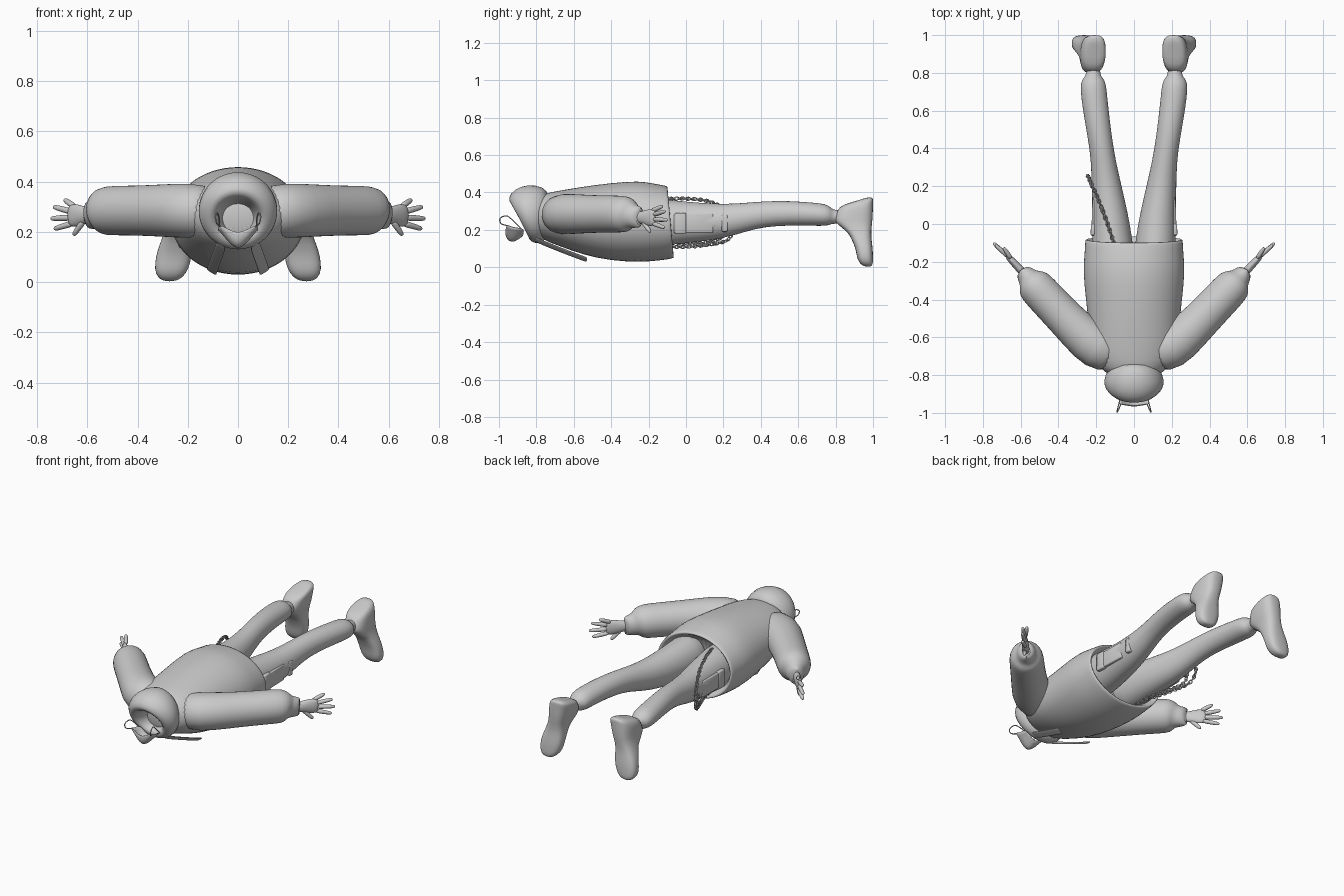
import bpy, bmesh, math
from mathutils import Vector as V

if "Cube" in bpy.data.objects:
    bpy.data.objects.remove(bpy.data.objects["Cube"])


def finish(name, bm, mirror=False, subsurf=1):
    bmesh.ops.recalc_face_normals(bm, faces=bm.faces)
    me = bpy.data.meshes.new(name)
    bm.to_mesh(me)
    bm.free()
    for p in me.polygons:
        p.use_smooth = True
    ob = bpy.data.objects.new(name, me)
    bpy.context.collection.objects.link(ob)
    if mirror:
        m = ob.modifiers.new("Mirror", "MIRROR")
        m.use_mirror_merge = False
    if subsurf:
        ob.modifiers.new("Subsurf", "SUBSURF").levels = subsurf
        ob.modifiers["Subsurf"].render_levels = subsurf
    return ob


def loft(name, rings, n=24, mirror=False, power=2.0):
    """Skin closed rings given as (centre, half axis u, half axis v)."""
    bm = bmesh.new()
    loops = []
    for c, u, v in rings:
        loop = []
        for i in range(n):
            a = 2 * math.pi * i / n
            s, t = (math.copysign(abs(k) ** (2 / power), k) for k in (math.cos(a), math.sin(a)))
            loop.append(bm.verts.new(c + u * s + v * t))
        loops.append(loop)
    for a, b in zip(loops, loops[1:]):
        for i in range(n):
            bm.faces.new((a[i], a[(i + 1) % n], b[(i + 1) % n], b[i]))
    bm.faces.new(loops[0])
    bm.faces.new(loops[-1])
    return finish(name, bm, mirror)


def tilted(top_y, top_z, bot_y, bot_z, w):
    """Ring centred on x=0 between an upper and a lower (y, z) point."""
    t, b = V((0, top_y, top_z)), V((0, bot_y, bot_z))
    return (t + b) / 2, V((w, 0, 0)), (t - b) / 2


def tube(name, pts, n=20, mirror=True):
    """Tube along points (x, y, z, horizontal radius, vertical radius)."""
    rings = []
    for i, p in enumerate(pts):
        a, b = pts[max(i - 1, 0)], pts[min(i + 1, len(pts) - 1)]
        t = (V(b[:3]) - V(a[:3])).normalized()
        u = t.cross(V((0, 0, 1))).normalized()
        rings.append((V(p[:3]), u * p[3], u.cross(t) * p[4]))
    return loft(name, rings, n, mirror)


# Hoodie body, open at the hem
loft("hoodie_body", [tilted(*r) for r in (
    (-.22, .37, -.22, .11, .19), (-.11, .41, -.075, .075, .235), (-.095, .43, -.062, .052, .255),
    (-.105, .437, -.07, .046, .26), (-.17, .448, -.14, .035, .262), (-.25, .464, -.25, .026, .272),
    (-.4, .452, -.4, .034, .255), (-.55, .432, -.55, .065, .24), (-.68, .41, -.68, .115, .23),
    (-.76, .395, -.78, .15, .18), (-.81, .37, -.82, .2, .11))], 32)

# Hood folded round the neck, rim turned inward
loft("hood", [tilted(*r) for r in (
    (-.73, .39, -.74, .15, .09), (-.76, .432, -.775, .13, .14), (-.85, .445, -.81, .128, .163),
    (-.92, .418, -.83, .14, .152), (-.953, .37, -.845, .16, .115), (-.94, .34, -.84, .18, .09),
    (-.86, .32, -.80, .20, .062), (-.76, .31, -.74, .21, .055))], 32)

# Sleeves with gathered cuffs
tube("sleeve", [(.08, -.7, .28, .1, .1), (.2, -.655, .285, .125, .112), (.3, -.565, .285, .106, .105),
                (.42, -.44, .285, .1, .1), (.5, -.355, .285, .1, .1), (.535, -.315, .283, .095, .097),
                (.55, -.295, .278, .07, .075), (.565, -.28, .272, .052, .062), (.595, -.245, .267, .046, .057),
                (.6, -.24, .267, .035, .045), (.58, -.262, .267, .025, .04)])

# Hands with spread fingers
tube("palm", [(.57, -.275, .267, .02, .03), (.605, -.238, .267, .022, .032), (.635, -.205, .266, .02, .046),
              (.665, -.175, .265, .017, .046), (.675, -.165, .265, .008, .035)], 14)
for i, (a, b) in enumerate((((.65, -.185, .3), (.69, -.125, .328)), ((.66, -.178, .28), (.735, -.11, .3)),
                            ((.66, -.178, .257), (.745, -.1, .253)), ((.655, -.18, .235), (.732, -.115, .212)),
                            ((.61, -.235, .25), (.655, -.19, .187)))):
    a, b = V(a), V(b)
    tube("thumb" if i == 4 else "finger_%d" % (i + 1),
         [(*a.lerp(b, f), r, r) for f, r in ((0, .014), (.5, .0125), (.85, .011), (.97, .008), (1, .003))], 10)

# Trouser legs, ankles
loft("trouser_leg", [(V((x, y, z)), V((rx, 0, 0)), V((0, 0, rz))) for y, x, z, rx, rz in (
    (-.25, .1, .24, .08, .1), (-.2, .11, .24, .115, .135), (-.08, .115, .24, .107, .12), (.05, .125, .24, .095, .107),
    (.2, .145, .245, .08, .092), (.32, .16, .268, .067, .077), (.42, .175, .285, .064, .069),
    (.55, .195, .29, .067, .066), (.68, .212, .284, .07, .062), (.745, .216, .28, .068, .06),
    (.775, .216, .275, .052, .046), (.785, .216, .27, .036, .036), (.87, .216, .268, .036, .036))], mirror=True)

# Shoes, stacked from heel to toe with the sole at the far end
loft("shoe", [(V((x, (y0 + y1) / 2, z)), V((w, 0, 0)), V((0, (y1 - y0) / 2, 0))) for z, y0, y1, x, w in (
    (.374, .965, .998, .205, .025), (.36, .93, 1, .208, .052), (.335, .835, 1, .212, .064), (.31, .81, 1, .216, .066),
    (.26, .79, .998, .222, .064), (.235, .80, .995, .227, .06), (.19, .865, .99, .238, .058),
    (.15, .885, .992, .247, .066), (.1, .908, .999, .256, .072), (.05, .913, 1, .265, .068),
    (.018, .93, 1, .27, .05), (.003, .955, .99, .273, .022))], mirror=True, power=2.7)

# Drawstring ribbons on the chest
loft("drawstring", [(V(c), V((.019, 0, .012)), V((-.002, 0, .004))) for c in (
    (.065, -.82, .155), (.075, -.75, .125), (.09, -.65, .085), (.105, -.535, .042), (.105, -.53, .041))],
    12, True, 4)

# Thigh pockets, flaps and buckles
def block(name, loc, size, rot=0):
    bm = bmesh.new()
    bmesh.ops.create_cube(bm, size=1)
    bmesh.ops.scale(bm, vec=size, verts=bm.verts)
    ob = finish(name, bm, subsurf=0)
    ob.location, ob.rotation_euler[2] = loc, rot
    b = ob.modifiers.new("Bevel", "BEVEL")
    b.width, b.segments = .006, 2

for s, side in ((1, "right"), (-1, "left")):
    block("thigh_pocket_" + side, (s * .209, .04, .235), (.028, .21, .1), s * .03)
    block("pocket_flap_" + side, (s * .216, -.03, .235), (.026, .06, .11), s * .03)
    block("thigh_strap_" + side, (s * .208, .17, .235), (.026, .05, .03), s * .03)
    block("strap_buckle_" + side, (s * .212, .207, .235), (.026, .032, .09))


def curve(name, splines, depth, cyclic):
    cu = bpy.data.curves.new(name, "CURVE")
    cu.dimensions, cu.bevel_depth, cu.bevel_resolution = "3D", depth, 1
    for pts in splines:
        sp = cu.splines.new("POLY")
        sp.points.add(len(pts) - 1)
        for p, c in zip(sp.points, pts):
            p.co = (*c, 1)
        sp.use_cyclic_u, sp.use_smooth = cyclic, True
    ob = bpy.data.objects.new(name, cu)
    bpy.context.collection.objects.link(ob)


def smooth_path(pts, steps=12):
    p = [V(q) for q in pts]
    p = [p[0] * 2 - p[1]] + p + [p[-1] * 2 - p[-2]]
    out = []
    for a, b, c, d in zip(p, p[1:], p[2:], p[3:]):
        for k in range(steps):
            t = k / steps
            out.append(.5 * (2 * b + (c - a) * t + (2 * a - 5 * b + 4 * c - d) * t * t
                             + (3 * b - a - 3 * c + d) * t ** 3))
    return out + [p[-2]]


# Hanging trouser chains made of interlocking oval links
def chain(name, pts, pitch, width, depth):
    path, links, travelled = smooth_path(pts), [], 0
    for a, b in zip(path, path[1:]):
        travelled += (b - a).length
        if travelled < pitch:
            continue
        travelled -= pitch
        t = (b - a).normalized()
        u = t.cross(V((.3, .2, 1))).normalized()
        if len(links) % 2:
            u = t.cross(u)
        links.append([b + t * math.cos(k * math.pi / 5) * pitch * .78 + u * math.sin(k * math.pi / 5) * width
                      for k in range(10)])
    curve(name, links, depth, True)

chain("outer_chain", [(-.1, -.12, .365), (-.14, 0, .367), (-.19, .13, .35), (-.235, .23, .29), (-.245, .255, .22),
                      (-.225, .22, .145), (-.17, .1, .118), (-.13, 0, .11), (-.11, -.1, .11)], .017, .009, .0032)
chain("inner_chain", [(-.11, -.1, .13), (-.14, .02, .128), (-.18, .12, .135), (-.215, .19, .16),
                      (-.225, .2, .22)], .015, .008, .003)

# Face mask folded along its centre, with ear loops
bm = bmesh.new()
rows = []
for y, zc, w, zs in ((-.968, .195, .07, .228), (-.968, .145, .078, .222), (-.93, .112, .082, .21), (-.875, .16, .075, .205)):
    rows.append([bm.verts.new((w * k, y + .012 * abs(k), zc + (zs - zc) * abs(k) ** 1.3)) for k in (-1, -.5, 0, .5, 1)])
for a, b in zip(rows, rows[1:]):
    for i in range(4):
        bm.faces.new((a[i], a[i + 1], b[i + 1], b[i]))
mask = finish("face_mask", bm, subsurf=2)
mask.modifiers.new("Solidify", "SOLIDIFY").thickness = .005
curve("ear_loops", [smooth_path([(s * .07, -.955, .222), (s * .085, -.99, .235), (s * .09, -.993, .262),
                                 (s * .082, -.96, .275), (s * .075, -.925, .25), (s * .075, -.88, .205)], 6)
                    for s in (1, -1)], .003, False)
